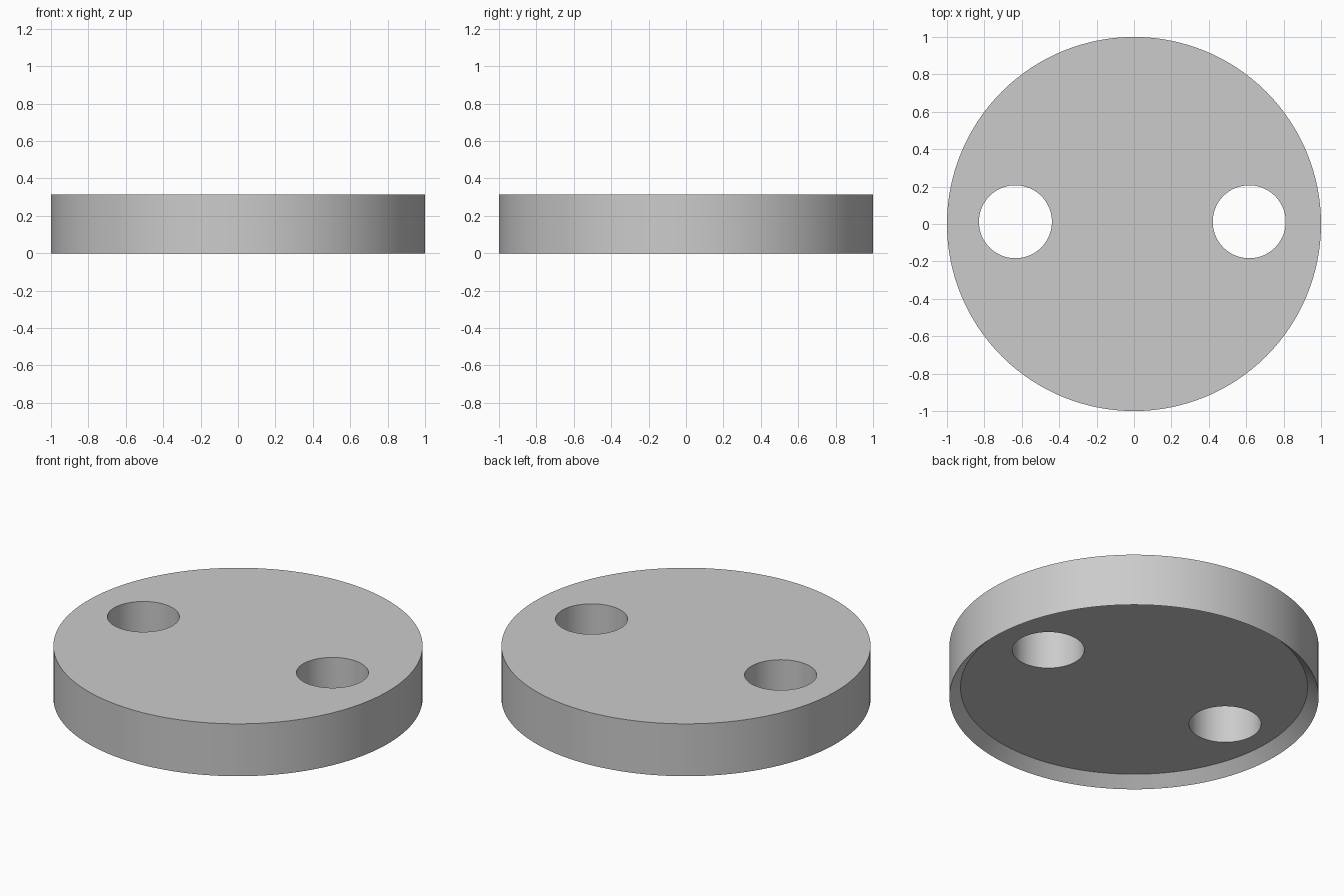
import bpy
import bmesh
from math import radians

SIDES = 128
HEIGHT = 0.313

cube = bpy.data.objects.get("Cube")
if cube:
    bpy.data.objects.remove(cube, do_unlink=True)

grey = bpy.data.materials.new("plain grey")
grey.use_nodes = True
grey.diffuse_color = (0.6, 0.6, 0.6, 1)
grey.node_tree.nodes["Principled BSDF"].inputs["Base Color"].default_value = grey.diffuse_color


def stacked_rings(name, profile, x=0, y=0):
    """Closed round solid through (radius, height) rings, capped at both ends."""
    bm = bmesh.new()
    rings = []
    for radius, z in profile:
        ring = bmesh.ops.create_circle(bm, segments=SIDES, radius=radius)["verts"]
        bmesh.ops.translate(bm, verts=ring, vec=(x, y, z))
        rings.append(ring)
    for low, high in zip(rings, rings[1:]):
        for i in range(SIDES):
            j = (i + 1) % SIDES
            bm.faces.new((low[i], low[j], high[j], high[i]))
    bm.faces.new(rings[0])
    bm.faces.new(rings[-1])
    bmesh.ops.recalc_face_normals(bm, faces=bm.faces)
    mesh = bpy.data.meshes.new(name)
    bm.to_mesh(mesh)
    bm.free()
    mesh.materials.append(grey)
    obj = bpy.data.objects.new(name, mesh)
    bpy.context.collection.objects.link(obj)
    return obj


# Disc with a shallow sloped recess underneath
disc = stacked_rings("disc", [(0.94, 0.06), (1, 0), (1, HEIGHT)])
bpy.context.view_layer.objects.active = disc
disc.select_set(True)

# Two round through holes
for name, x in (("right_hole_cutter", -0.634), ("left_hole_cutter", 0.616)):
    cutter = stacked_rings(name, [(0.195, -0.2), (0.195, HEIGHT + 0.2)], x, 0.012)
    cutter.hide_render = True
    cut = disc.modifiers.new(name, "BOOLEAN")
    cut.operation = "DIFFERENCE"
    cut.solver = "EXACT"
    cut.object = cutter
    bpy.ops.object.modifier_apply(modifier=cut.name)
    bpy.data.objects.remove(cutter, do_unlink=True)

bpy.ops.object.shade_smooth_by_angle(angle=radians(30))
